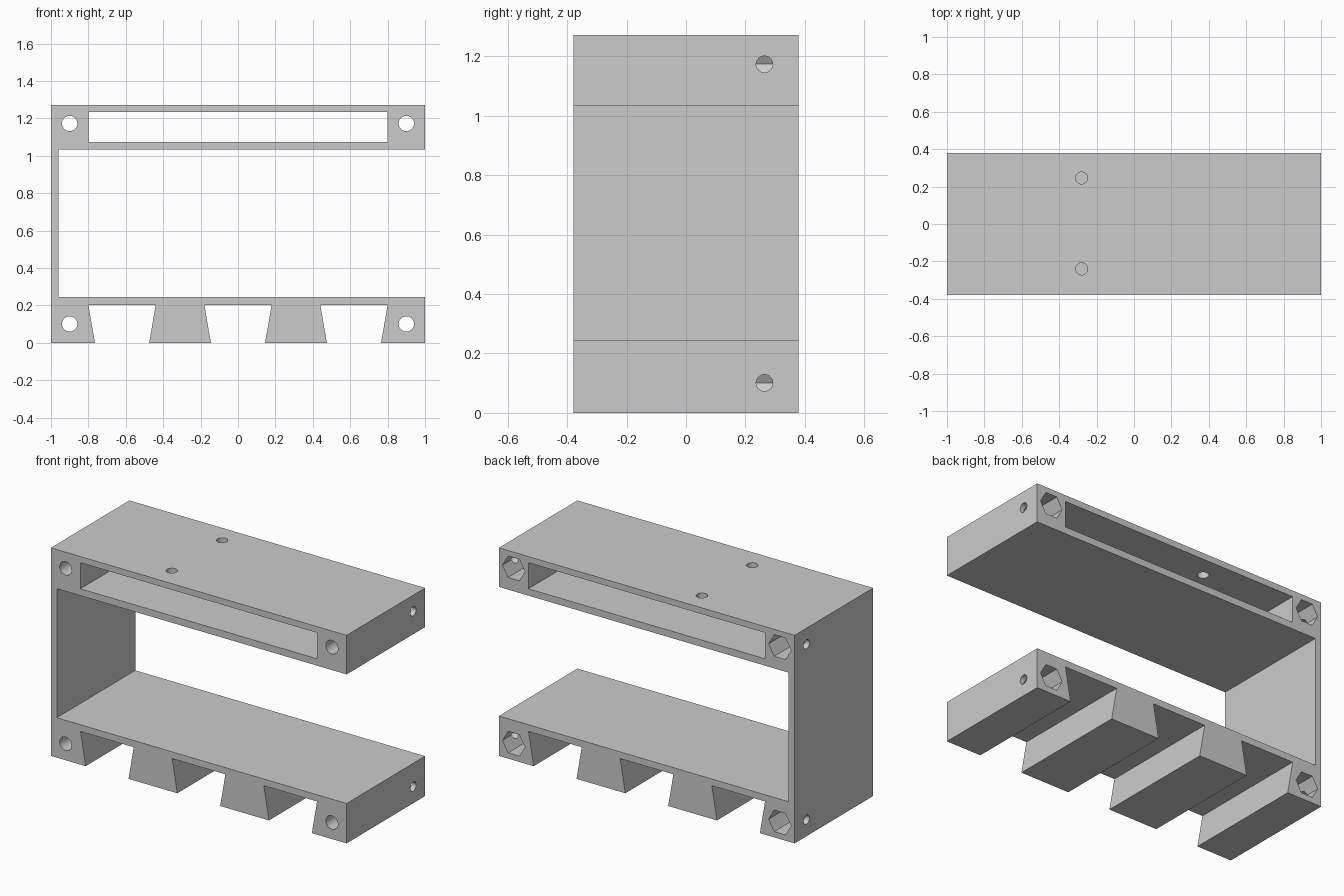
import bpy, bmesh, math
from mathutils import Matrix, Vector

cube = bpy.data.objects.get("Cube")
if cube:
    bpy.data.objects.remove(cube)

grey = bpy.data.materials.new("grey plastic")
grey.use_nodes = True
colour = (0.6, 0.6, 0.6, 1)
grey.diffuse_color = colour
grey.node_tree.nodes["Principled BSDF"].inputs["Base Color"].default_value = colour

HEIGHT, HALF_DEPTH = 1.272, 0.379
UPPER, LOWER = 1.033, 0.244      # clear opening between the two decks
SCREW_X, SCREW_Z = 0.9, (0.101, 1.173)
NUT_DEPTH, NUT_Y = 0.226, 0.264


def add_object(name, bm):
    bmesh.ops.recalc_face_normals(bm, faces=bm.faces)
    mesh = bpy.data.meshes.new(name)
    bm.to_mesh(mesh)
    bm.free()
    mesh.materials.append(grey)
    obj = bpy.data.objects.new(name, mesh)
    bpy.context.collection.objects.link(obj)
    return obj


def extrude_profile(name, points, half):
    """Extrude an (x, z) outline along y."""
    bm = bmesh.new()
    face = bm.faces.new([bm.verts.new((x, -half, z)) for x, z in points])
    ext = bmesh.ops.extrude_face_region(bm, geom=[face])
    verts = [g for g in ext["geom"] if isinstance(g, bmesh.types.BMVert)]
    bmesh.ops.translate(bm, verts=verts, vec=(0, 2 * half, 0))
    return add_object(name, bm)


def prism(name, start, end, radius, sides=32):
    """Round or hexagonal rod between two points."""
    start, end = Vector(start), Vector(end)
    axis = end - start
    turn = axis.to_track_quat("Z", "Y").to_matrix().to_4x4()
    if sides == 6:               # corners point sideways, flats up and down
        turn = Matrix.Rotation(math.pi / 2, 4, "X")
    bm = bmesh.new()
    bmesh.ops.create_cone(bm, cap_ends=True, segments=sides, radius1=radius,
                          radius2=radius, depth=axis.length)
    if sides == 6:
        first = max(bm.verts, key=lambda v: v.co.x)
        angle = math.atan2(first.co.y, first.co.x)
        bmesh.ops.rotate(bm, verts=bm.verts, matrix=Matrix.Rotation(-angle, 3, "Z"))
    bmesh.ops.transform(bm, verts=bm.verts,
                        matrix=Matrix.Translation((start + end) / 2) @ turn)
    return add_object(name, bm)


# Bracket outline: base with dovetail channels, side wall, upper deck
outline = [(-1, 0)]
for centre in (-0.62, 0, 0.62):
    outline += [(centre - 0.145, 0), (centre - 0.18, 0.203),
                (centre + 0.18, 0.203), (centre + 0.145, 0)]
outline += [(1, 0), (1, LOWER), (-0.96, LOWER), (-0.96, UPPER),
            (1, UPPER), (1, HEIGHT), (-1, HEIGHT)]
bracket = extrude_profile("bracket", outline, HALF_DEPTH)

# Long slot through the upper deck
cutters = [extrude_profile("slot_cutter", [(-0.8, 1.075), (0.8, 1.075),
                                           (0.8, 1.234), (-0.8, 1.234)], 0.5)]

# Corner screw holes, hexagonal nut pockets and side access holes
for side in (-1, 1):
    for z in SCREW_Z:
        x = side * SCREW_X
        cutters += [
            prism("screw_cutter", (x, -0.5, z), (x, 0.5, z), 0.041),
            prism("nut_cutter", (x, HALF_DEPTH - NUT_DEPTH, z), (x, 0.5, z), 0.076, 6),
            prism("access_cutter", (x, NUT_Y, z), (side * 1.1, NUT_Y, z), 0.028)]

# Two holes through the top plate
for y in (-0.24, 0.246):
    cutters.append(prism("top_hole_cutter", (-0.28, y, 1.15), (-0.28, y, 1.4), 0.032))

for cutter in cutters:
    cutter.hide_render = True
    mod = bracket.modifiers.new(cutter.name, "BOOLEAN")
    mod.operation, mod.solver, mod.object = "DIFFERENCE", "EXACT", cutter

# Apply the cuts and drop the cutters
depsgraph = bpy.context.evaluated_depsgraph_get()
final = bpy.data.meshes.new_from_object(bracket.evaluated_get(depsgraph))
bracket.modifiers.clear()
bracket.data = final
for cutter in cutters:
    bpy.data.objects.remove(cutter)

bpy.ops.object.select_all(action="DESELECT")
bracket.select_set(True)
bpy.context.view_layer.objects.active = bracket
bpy.ops.object.shade_smooth_by_angle(angle=math.radians(30))
